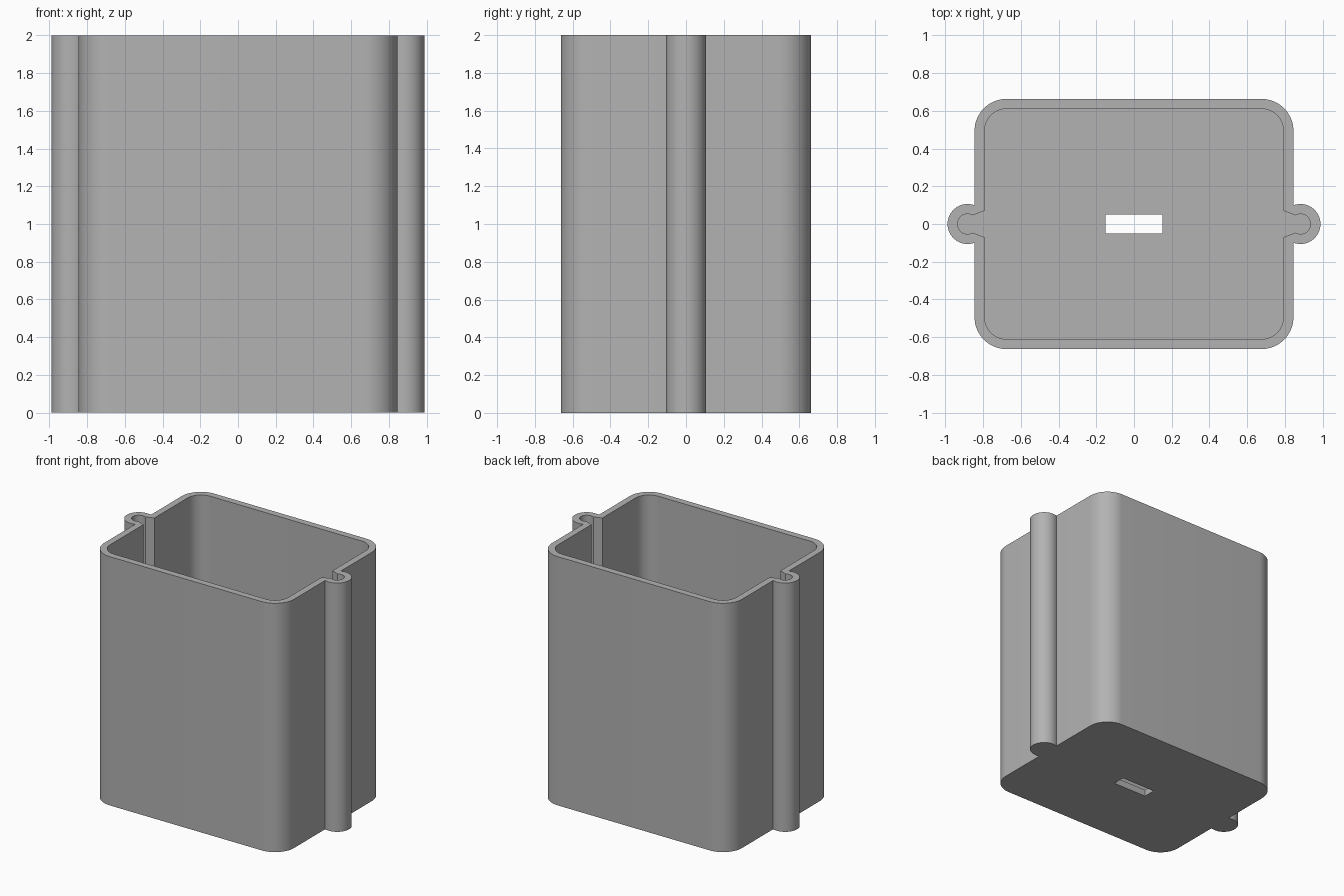
import bpy, bmesh
from math import sin, cos, pi, asin, radians
from mathutils import Vector

cube = bpy.data.objects.get("Cube")
if cube:
    bpy.data.objects.remove(cube, do_unlink=True)

HEIGHT, WALL, FLOOR = 2.0, 0.053, 0.053
HALF_X, HALF_Y, CORNER = 0.845, 0.663, 0.17
LUG_X, LUG_R = 0.882, 0.106

grey = bpy.data.materials.new("plain_grey")
grey.use_nodes = True
colour = (0.45, 0.45, 0.45, 1)
grey.diffuse_color = colour
grey.node_tree.nodes["Principled BSDF"].inputs["Base Color"].default_value = colour


def arc(cx, cy, r, start, end, steps):
    """Points along a circular arc."""
    angles = [start + (end - start) * i / steps for i in range(steps + 1)]
    return [(cx + r * cos(a), cy + r * sin(a)) for a in angles]


def outline(hx, hy, corner, lug_r, neck_x, mouth=None):
    """Rounded rectangle with a round lug bulging from each short side."""
    a = pi - asin(min(1, (lug_r ** 2 - (LUG_X - neck_x) ** 2) ** 0.5 / lug_r))
    lug = arc(LUG_X, 0, lug_r, -a, a, 32)
    if mouth:
        lug = [(hx, -mouth)] + lug + [(hx, mouth)]
    half = lug + arc(hx - corner, hy - corner, corner, 0, pi / 2, 16)
    lower = arc(hx - corner, corner - hy, corner, -pi / 2, 0, 16)
    half = lower + half
    return half + [(-x, -y) for x, y in half]


def prism(name, points, z0, z1):
    """Solid made by raising a flat outline."""
    bm = bmesh.new()
    face = bm.faces.new([bm.verts.new((x, y, z0)) for x, y in points])
    raised = bmesh.ops.extrude_face_region(bm, geom=[face])["geom"]
    bmesh.ops.translate(bm, vec=Vector((0, 0, z1 - z0)),
                        verts=[v for v in raised if isinstance(v, bmesh.types.BMVert)])
    bmesh.ops.recalc_face_normals(bm, faces=bm.faces)
    mesh = bpy.data.meshes.new(name)
    bm.to_mesh(mesh)
    bm.free()
    mesh.materials.append(grey)
    obj = bpy.data.objects.new(name, mesh)
    bpy.context.collection.objects.link(obj)
    return obj


# Outer shell with side lugs
box = prism("box_shell", outline(HALF_X, HALF_Y, CORNER, LUG_R, HALF_X), 0, HEIGHT)

# Inner cavity with keyhole grooves, and the slot through the floor
cavity = prism("cavity_cutter",
               outline(HALF_X - WALL, HALF_Y - WALL, CORNER - WALL,
                       LUG_R - WALL, 0.855, mouth=0.07),
               FLOOR, HEIGHT + 0.2)
slot = prism("slot_cutter", [(-0.15, -0.05), (0.15, -0.05), (0.15, 0.05), (-0.15, 0.05)],
             -0.2, 0.2)

bpy.context.view_layer.objects.active = box
for cutter in (cavity, slot):
    cutter.hide_render = True
    cut = box.modifiers.new(cutter.name, "BOOLEAN")
    cut.operation, cut.solver, cut.object = "DIFFERENCE", "EXACT", cutter
    bpy.ops.object.modifier_apply(modifier=cut.name)
    bpy.data.objects.remove(cutter, do_unlink=True)

# Smooth rounded walls, crisp rims
bpy.ops.object.select_all(action="DESELECT")
box.select_set(True)
bpy.ops.object.shade_smooth_by_angle(angle=radians(30))
